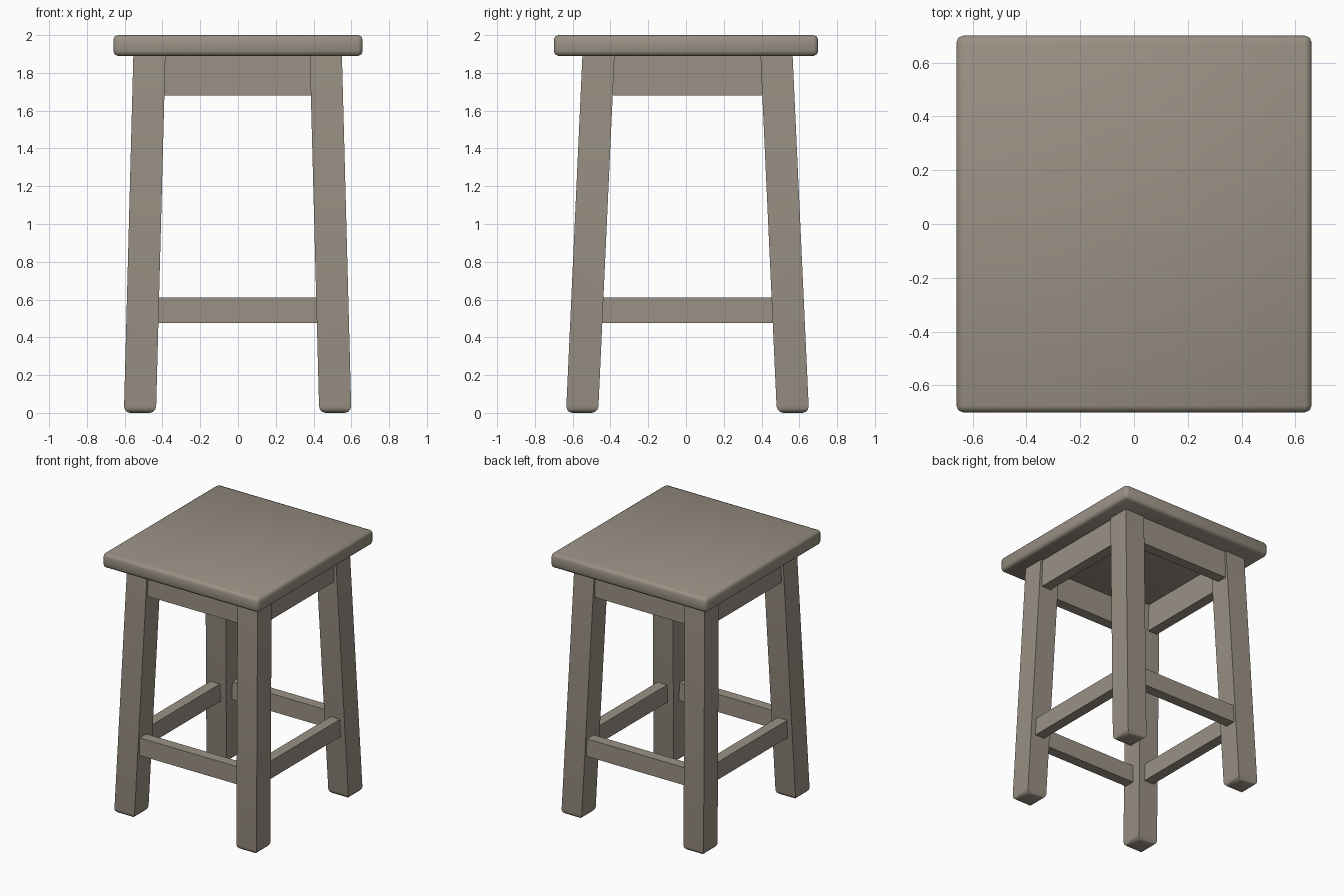
import bpy, bmesh, math

if "Cube" in bpy.data.objects:
    bpy.data.objects.remove(bpy.data.objects["Cube"])

wood = bpy.data.materials.new("weathered_wood")
wood.diffuse_color = (0.325, 0.283, 0.232, 1)
wood.use_nodes = True
wood.node_tree.nodes["Principled BSDF"].inputs["Base Color"].default_value = wood.diffuse_color


def finish(name, bm, smooth_angle=None):
    """Turn a bmesh into a named object, optionally smooth below an angle."""
    bmesh.ops.recalc_face_normals(bm, faces=bm.faces)
    mesh = bpy.data.meshes.new(name)
    bm.to_mesh(mesh)
    bm.free()
    if smooth_angle:
        mesh.shade_smooth()
        mesh.set_sharp_from_angle(angle=math.radians(smooth_angle))
    mesh.materials.append(wood)
    obj = bpy.data.objects.new(name, mesh)
    bpy.context.collection.objects.link(obj)
    return obj


def box(lo, hi):
    bm = bmesh.new()
    bmesh.ops.create_cube(bm, size=1)
    for v in bm.verts:
        v.co = [(a + b) / 2 + c * (b - a) for a, b, c in zip(lo, hi, v.co)]
    return bm


# Seat: thick board with softly rounded edges
bm = box((-0.66, -0.70, 1.89), (0.66, 0.70, 2.0))
bmesh.ops.bevel(bm, geom=bm.edges[:], offset=0.025, segments=2,
                profile=0.5, affect='EDGES')
finish("seat", bm, 60)

# Legs: square posts splayed outward, with rounded feet
OX, OY = -0.002, 0.008          # slight offset of the frame under the seat
TOP = 1.9
for sx, side in ((-1, "left"), (1, "right")):
    for sy, end in ((-1, "front"), (1, "back")):
        bm = box((-0.085, -0.085, 0), (0.085, 0.085, TOP))
        foot = [e for e in bm.edges if all(v.co.z < 0.01 for v in e.verts)]
        bmesh.ops.bevel(bm, geom=foot, offset=0.035, segments=3,
                        profile=0.5, affect='EDGES')
        for v in bm.verts:
            t = v.co.z / TOP
            v.co.x += OX + sx * (0.517 - 0.050 * t)
            v.co.y += OY + sy * (0.558 - 0.087 * t)
        finish(f"{end}_{side}_leg", bm, 40)

# Rails: name, z range, then half length and outer distance along x and y
rails = (
    ("apron", 1.68, 1.892, 0.395, 0.395, 0.535, 0.545),
    ("stretcher", 0.475, 0.61, 0.43, 0.46, 0.548, 0.60),
)
THICK = 0.08
for name, z0, z1, half_x, half_y, out_x, out_y in rails:
    for s, end, side in ((-1, "front", "left"), (1, "back", "right")):
        # front and back rails run along x
        y = OY + s * (out_y - THICK / 2)
        finish(f"{end}_{name}", box((OX - half_x, y - THICK / 2, z0),
                                    (OX + half_x, y + THICK / 2, z1)))
        # left and right rails run along y
        x = OX + s * (out_x - THICK / 2)
        finish(f"{side}_{name}", box((x - THICK / 2, OY - half_y, z0),
                                     (x + THICK / 2, OY + half_y, z1)))
